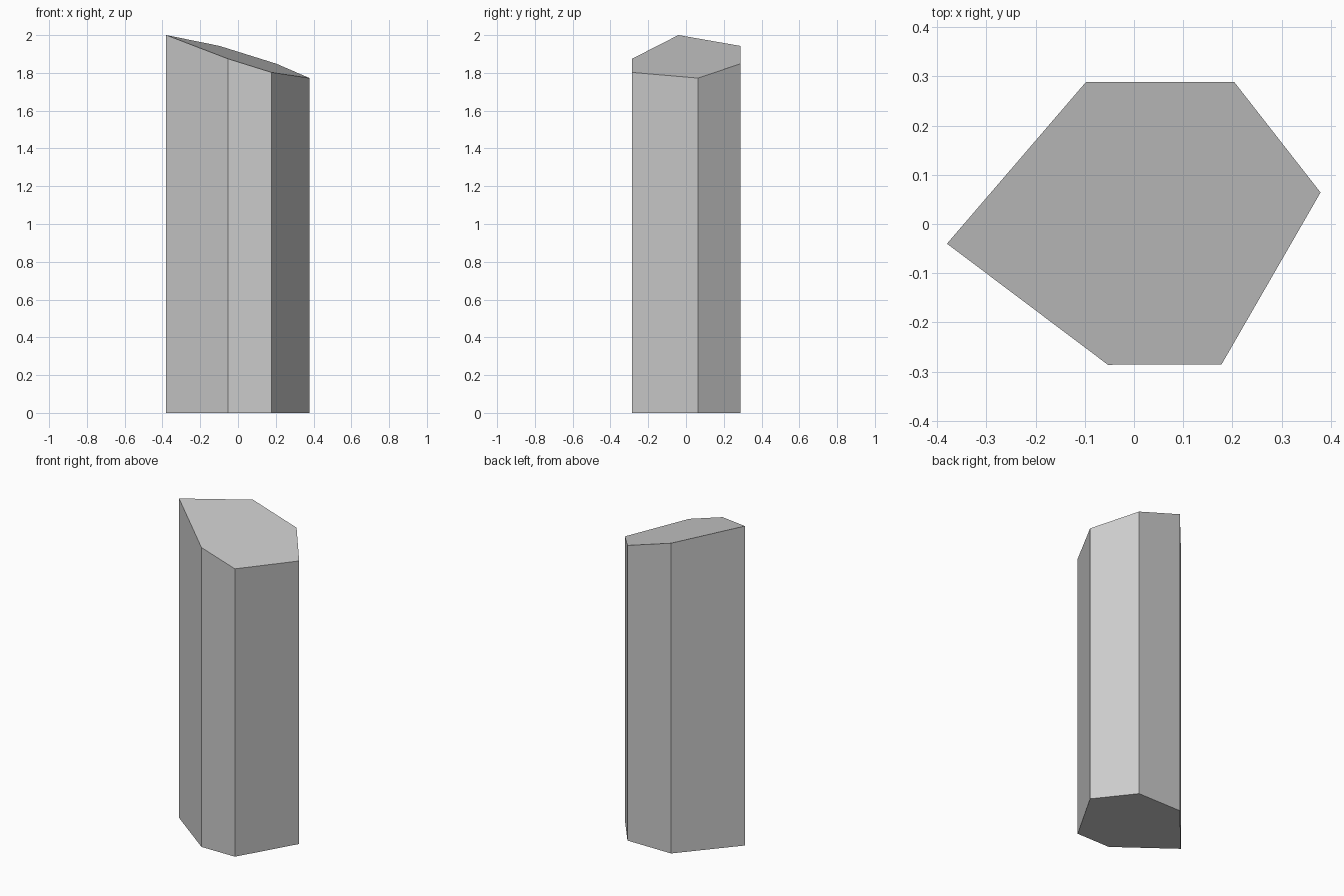
import bpy, bmesh
from mathutils import Vector

if "Cube" in bpy.data.objects:
    bpy.data.objects.remove(bpy.data.objects["Cube"])

# Six-sided column cross-section
profile = [(-0.38, -0.04), (-0.053, -0.286), (0.178, -0.285),
           (0.379, 0.064), (0.204, 0.288), (-0.098, 0.288)]

# Extrude the footprint upward
bm = bmesh.new()
base = bm.faces.new([bm.verts.new((x, y, 0)) for x, y in profile])
ext = bmesh.ops.extrude_face_region(bm, geom=[base], use_keep_orig=True)
top = [v for v in ext["geom"] if isinstance(v, bmesh.types.BMVert)]

# Slanted top plane, high on the left
for v in top:
    v.co.z = 1.885 - 0.313 * v.co.x + 0.094 * v.co.y

bmesh.ops.recalc_face_normals(bm, faces=bm.faces)
mesh = bpy.data.meshes.new("stone_column")
bm.to_mesh(mesh)
bm.free()
bpy.context.collection.objects.link(bpy.data.objects.new("stone_column", mesh))
